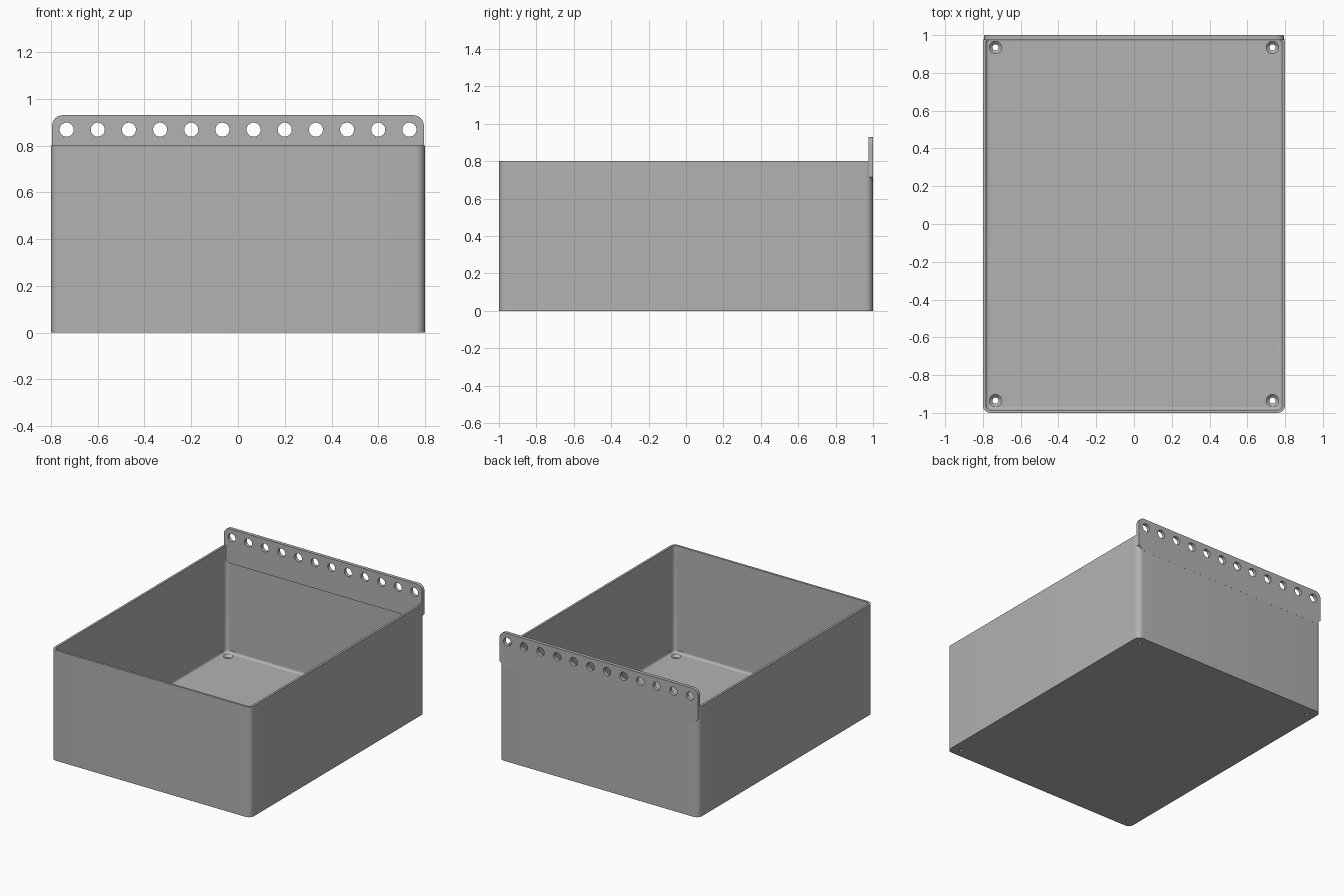
import bpy
import bmesh
from math import pi, cos, sin, radians
from mathutils import Matrix, Vector

default = bpy.data.objects.get("Cube")
if default:
    bpy.data.objects.remove(default)

W, D, H = 0.8, 1.0, 0.8       # half width, half depth, height
WALL, FLOOR = 0.016, 0.025
CORNER = 0.04

grey = bpy.data.materials.new("plain_grey")
grey.use_nodes = True
colour = (0.45, 0.45, 0.45, 1)
grey.diffuse_color = colour
grey.node_tree.nodes["Principled BSDF"].inputs["Base Color"].default_value = colour


def make_object(name, bm):
    bmesh.ops.recalc_face_normals(bm, faces=bm.faces)
    mesh = bpy.data.meshes.new(name)
    bm.to_mesh(mesh)
    bm.free()
    mesh.materials.append(grey)
    obj = bpy.data.objects.new(name, mesh)
    bpy.context.collection.objects.link(obj)
    return obj


def rounded_outline(hx, hy, r, steps=8):
    """Counter-clockwise rectangle outline with round corners."""
    pts = []
    for k, (sx, sy) in enumerate([(1, 1), (-1, 1), (-1, -1), (1, -1)]):
        for i in range(steps + 1):
            a = (k + i / steps) * pi / 2
            pts.append((sx * (hx - r) + r * cos(a), sy * (hy - r) + r * sin(a)))
    return pts


def add_cone(bm, centre, r1, r2, depth, rot=Matrix()):
    bmesh.ops.create_cone(bm, cap_ends=True, segments=32, radius1=r1, radius2=r2,
                          depth=depth, matrix=Matrix.Translation(Vector(centre)) @ rot)


def cut(obj, bm):
    """Subtract a set of solids, then remove the cutter."""
    cutter = make_object("cutter", bm)
    cutter.hide_render = True
    mod = obj.modifiers.new("cut", 'BOOLEAN')
    mod.operation, mod.solver, mod.object = 'DIFFERENCE', 'EXACT', cutter
    graph = bpy.context.evaluated_depsgraph_get()
    mesh = bpy.data.meshes.new_from_object(obj.evaluated_get(graph))
    obj.modifiers.clear()
    obj.data = mesh
    bpy.data.objects.remove(cutter)


def smooth(obj):
    bpy.ops.object.select_all(action='DESELECT')
    obj.select_set(True)
    bpy.context.view_layer.objects.active = obj
    bpy.ops.object.shade_smooth_by_angle(angle=radians(30))


# Open bin: outer wall, rim, inner wall, filleted floor edge
bm = bmesh.new()
fillet = 0.016
levels = [(0, 0), (0, H), (WALL, H)]
for i in range(5):
    a = i / 4 * pi / 2
    levels.append((WALL + fillet * (1 - cos(a)), FLOOR + fillet * (1 - sin(a))))
rings = []
for inset, z in levels:
    outline = rounded_outline(W - inset, D - inset, max(CORNER - inset, 0.006))
    rings.append([bm.verts.new((x, y, z)) for x, y in outline])
for a, b in zip(rings, rings[1:]):
    for i in range(len(a)):
        j = (i + 1) % len(a)
        bm.faces.new((a[i], a[j], b[j], b[i]))
bm.faces.new(rings[0][::-1])
bm.faces.new(rings[-1])
bin_body = make_object("bin_body", bm)

# Countersunk screw holes in the floor corners
bm = bmesh.new()
for sx in (-1, 1):
    for sy in (-1, 1):
        x, y = sx * 0.733, sy * 0.935
        add_cone(bm, (x, y, 0), 0.016, 0.016, 0.2)
cut(bin_body, bm)
bm = bmesh.new()
for sx in (-1, 1):
    for sy in (-1, 1):
        add_cone(bm, (sx * 0.733, sy * 0.935, FLOOR), 0.012, 0.054, 0.04)
cut(bin_body, bm)
smooth(bin_body)

# Hanging rail along the top of the back wall, chamfered below
half, top, low, r = 0.795, 0.93, 0.68, 0.045
right_side = [(half - 0.035, low), (half, low + 0.035)]
for i in range(9):
    a = i / 8 * pi / 2
    right_side.append((half - r + r * cos(a), top - r + r * sin(a)))
outline = right_side + [(-x, z) for x, z in reversed(right_side)]
bm = bmesh.new()
face = bm.faces.new([bm.verts.new((x, 0.975, z)) for x, z in outline])
new = bmesh.ops.extrude_face_region(bm, geom=[face])["geom"]
bmesh.ops.translate(bm, vec=(0, 0.0253, 0),
                    verts=[v for v in new if isinstance(v, bmesh.types.BMVert)])
hanging_rail = make_object("hanging_rail", bm)

# Row of twelve hanging holes
bm = bmesh.new()
for i in range(12):
    add_cone(bm, ((i - 5.5) * 0.1333, 1, 0.868), 0.03, 0.03, 0.2,
             Matrix.Rotation(pi / 2, 4, 'X'))
cut(hanging_rail, bm)
smooth(hanging_rail)
